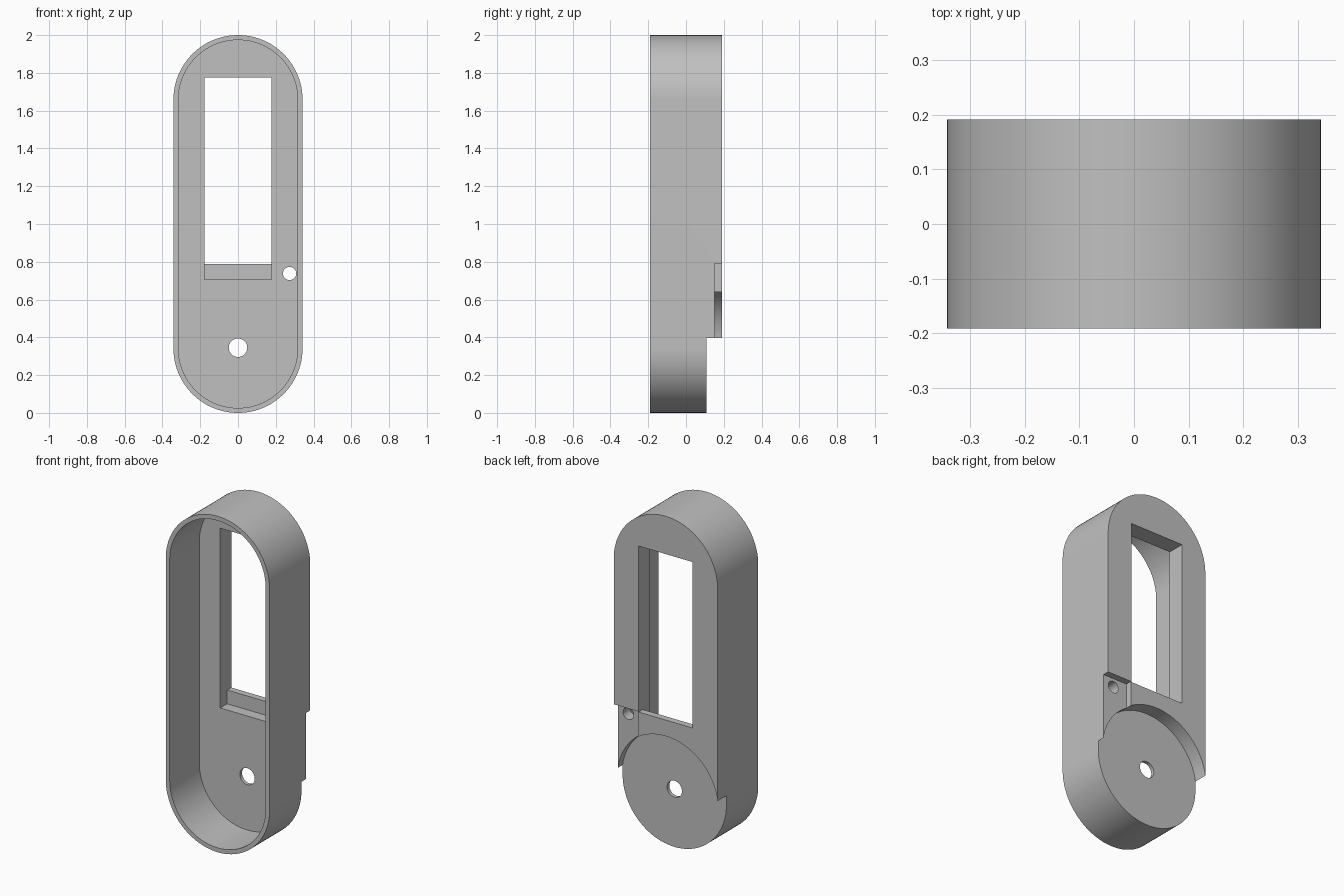
import bpy, bmesh, math

cube = bpy.data.objects.get("Cube")
if cube:
    bpy.data.objects.remove(cube, do_unlink=True)

HALF_W, HEIGHT, HALF_D = 0.342, 2.0, 0.191
WALL, FLOOR_Y, LEDGE_Y, DISC_Y = 0.026, 0.087, 0.152, 0.108
OVER = 0.1  # how far cutters reach past the surface

grey = bpy.data.materials.new("matte grey")
grey.use_nodes = True
colour = (0.53, 0.53, 0.53, 1)
grey.diffuse_color = colour
grey.node_tree.nodes["Principled BSDF"].inputs["Base Color"].default_value = colour


def prism(name, outline, y0, y1):
    """Extrude an (x, z) outline from y0 to y1."""
    bm = bmesh.new()
    face = bm.faces.new([bm.verts.new((x, y0, z)) for x, z in outline])
    side = bmesh.ops.extrude_face_region(bm, geom=[face])["geom"]
    verts = [g for g in side if isinstance(g, bmesh.types.BMVert)]
    bmesh.ops.translate(bm, verts=verts, vec=(0, y1 - y0, 0))
    bmesh.ops.recalc_face_normals(bm, faces=bm.faces)
    mesh = bpy.data.meshes.new(name)
    bm.to_mesh(mesh)
    bm.free()
    mesh.materials.append(grey)
    obj = bpy.data.objects.new(name, mesh)
    bpy.context.collection.objects.link(obj)
    return obj


def arc(cx, cz, r, start, end, steps):
    angles = [math.radians(start + (end - start) * i / steps) for i in range(steps + 1)]
    return [(cx + r * math.cos(a), cz + r * math.sin(a)) for a in angles]


def circle(cx, cz, r, steps=64):
    return arc(cx, cz, r, 0, 360, steps)[:-1]


def rect(x0, x1, z0, z1):
    return [(x0, z0), (x1, z0), (x1, z1), (x0, z1)]


def stadium(r):
    return (arc(0, HEIGHT - HALF_W, r, 0, 180, 48)
            + arc(0, HALF_W, r, 180, 360, 48))


# Rounded housing
housing = prism("housing", stadium(HALF_W), -HALF_D, HALF_D)

back, front = HALF_D + OVER, -HALF_D - OVER
cutters = [
    # Open front cavity
    prism("cavity_cutter", stadium(HALF_W - WALL), front, FLOOR_Y),
    # Window, with a ledge left at its lower edge
    prism("window_cutter", rect(-0.178, 0.178, 0.787, 1.775), 0, back),
    prism("ledge_cutter", rect(-0.178, 0.178, 0.705, 1.775), 0, LEDGE_Y),
    # Round recess on the lower back
    prism("disc_cutter", circle(0, 0.345, 0.346, 96), DISC_Y, back),
    # Side pocket around the small hole
    prism("pocket_cutter", rect(0.181, 0.5, 0.39, 0.79), LEDGE_Y, back),
    # Round holes
    prism("centre_hole_cutter", circle(0, 0.345, 0.049, 40), 0, back),
    prism("small_hole_cutter", circle(0.273, 0.738, 0.035, 32), 0, back),
]

bpy.context.view_layer.objects.active = housing
for cutter in cutters:
    cutter.hide_render = True
    mod = housing.modifiers.new(cutter.name, "BOOLEAN")
    mod.operation = "DIFFERENCE"
    mod.solver = "EXACT"
    mod.object = cutter
    bpy.ops.object.modifier_apply(modifier=mod.name)
    bpy.data.objects.remove(cutter, do_unlink=True)

# Smooth curved walls, crisp edges
bpy.ops.object.select_all(action="DESELECT")
housing.select_set(True)
bpy.ops.object.shade_smooth_by_angle(angle=math.radians(25))
